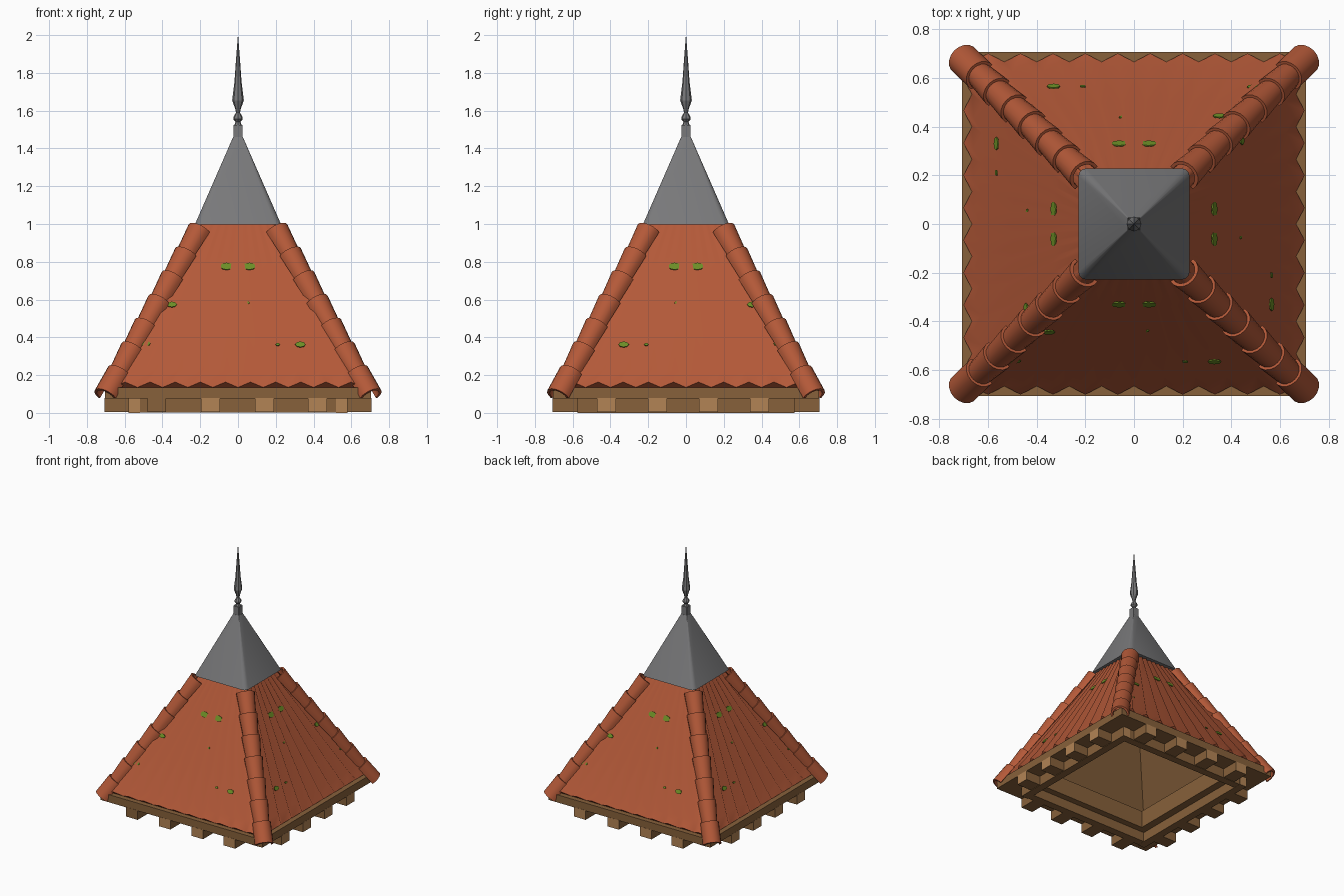
import bpy, bmesh, math
from mathutils import Vector, Matrix

if "Cube" in bpy.data.objects:
    bpy.data.objects.remove(bpy.data.objects["Cube"])


def material(name, rgb):
    m = bpy.data.materials.new(name)
    m.diffuse_color = (*rgb, 1)
    m.use_nodes = True
    m.node_tree.nodes["Principled BSDF"].inputs["Base Color"].default_value = m.diffuse_color
    return m


TILE = material("terracotta", (0.455, 0.1, 0.04))
WOOD = material("brown wood", (0.243, 0.119, 0.043))
CUT = material("cut wood", (0.45, 0.23, 0.09))
LEAD = material("grey metal", (0.19, 0.19, 0.195))
MOSS = material("moss green", (0.15, 0.27, 0.02))


def finish(name, bm, mats, smooth=None, recalc=True):
    if recalc:
        bmesh.ops.recalc_face_normals(bm, faces=bm.faces[:])
    me = bpy.data.meshes.new(name)
    bm.to_mesh(me)
    bm.free()
    for m in mats:
        me.materials.append(m)
    ob = bpy.data.objects.new(name, me)
    bpy.context.collection.objects.link(ob)
    if smooth:
        bpy.ops.object.select_all(action='DESELECT')
        ob.select_set(True)
        bpy.context.view_layer.objects.active = ob
        bpy.ops.object.shade_smooth_by_angle(angle=math.radians(smooth))
    return ob


def loft(bm, rings, caps=True):
    """Join closed rings of points into a tube."""
    vs = [[bm.verts.new(p) for p in r] for r in rings]
    n = len(vs[0])
    for a, b in zip(vs, vs[1:]):
        for i in range(n):
            j = (i + 1) % n
            bm.faces.new((a[i], a[j], b[j], b[i]))
    if caps:
        bm.faces.new(vs[0])
        bm.faces.new(vs[-1])


def beam(name, lo, hi, end_axis=None):
    """Box whose end faces along one axis show cut wood."""
    lo, hi = Vector(lo), Vector(hi)
    bm = bmesh.new()
    bmesh.ops.create_cube(bm, size=1, matrix=Matrix.Translation((lo + hi) / 2)
                          @ Matrix.Diagonal((*(hi - lo), 1)))
    bm.normal_update()
    for f in bm.faces:
        if end_axis is not None and abs(f.normal[end_axis]) > 0.9:
            f.material_index = 1
    return finish(name, bm, [WOOD, CUT])


# Roof slope: height and half width from eave to cap
SLOPE = [(0.135, 0.665), (0.20, 0.624), (0.45, 0.486), (0.75, 0.325), (1.0, 0.19)]
PLEAT = Vector((0, -0.78, 0.63))


def half_width(z):
    for (z0, w0), (z1, w1) in zip(SLOPE, SLOPE[1:]):
        if z <= z1:
            return w0 + (w1 - w0) * (z - z0) / (z1 - z0)
    return SLOPE[-1][1]


def wave(z):
    return 0.045 - 0.03 * (z - 0.135) / 0.865


# Pleated tile sheets with closed lower ends, and flat moss patches; one per side
PADS = [(-0.06, 0.765, 0.034), (0.06, 0.765, 0.034), (-0.35, 0.56, 0.026),
        (0.05, 0.57, 0.012), (-0.49, 0.35, 0.026), (0.33, 0.345, 0.027), (0.21, 0.345, 0.012)]
for side, label in enumerate(("front", "right", "back", "left")):
    turn = Matrix.Rotation(side * math.pi / 2, 4, 'Z')
    bm = bmesh.new()
    rows = []
    for z, w in SLOPE:
        rows.append([bm.verts.new(turn @ (Vector(((i / 10 - 1) * w, -w, z))
                                          + PLEAT * (wave(z) * (i % 2)))) for i in range(21)])
    for a, b in zip(rows, rows[1:]):
        for i in range(20):
            bm.faces.new((a[i], a[i + 1], b[i + 1], b[i])).smooth = True
    for i in range(0, 20, 2):
        bm.faces.new((rows[0][i], rows[0][i + 2], rows[0][i + 1]))
    finish(label + "_roof_tiles", bm, [TILE], recalc=False)

    bm = bmesh.new()
    tilt = Matrix.Rotation(-math.atan2(0.484, 0.875), 4, 'X')
    for x, z, r in PADS:
        x = x if side % 2 == 0 else -x
        p = Vector((x, -half_width(z), z)) + PLEAT * wave(z) * 0.72
        bmesh.ops.create_cone(bm, segments=8, radius1=1, radius2=1, depth=2, cap_ends=True,
                              matrix=turn @ Matrix.Translation(p) @ tilt
                              @ Matrix.Diagonal((r, 0.003, r * 0.62, 1))
                              @ Matrix.Rotation(math.pi / 2, 4, 'X'))
    finish(label + "_moss", bm, [MOSS])

# Half-round hip tiles on each corner, wide ends facing up the slope
COUNT = 7
for sx in (-1, 1):
    for sy in (-1, 1):
        low = Vector((0.70 * sx, 0.675 * sy, 0.087))
        top = Vector((0.203 * sx, 0.197 * sy, 0.965))
        d = (top - low).normalized()
        side = d.cross(Vector((0, 0, 1))).normalized()
        up = side.cross(d)
        step = (top - low).length / COUNT
        bm = bmesh.new()
        for k in range(COUNT):
            rings = []
            start = k * step - (0.03 if k else 0)
            for s, r in ((start, 0.053 if k else 0.067), ((k + 1) * step, 0.067)):
                c = low + d * s
                arc = [math.radians(-12 + 20.4 * i) for i in range(11)]
                rings.append([c + (side * math.cos(a) + up * math.sin(a)) * r for a in arc]
                             + [c + (side * math.cos(a) + up * math.sin(a)) * (r - 0.015)
                                for a in reversed(arc)])
            loft(bm, rings)
        name = ("back" if sy > 0 else "front") + ("_right" if sx > 0 else "_left")
        finish(name + "_hip_tiles", bm, [TILE], smooth=40)

# Wooden roof lining seen from below, facing inward
bm = bmesh.new()
bmesh.ops.create_cone(bm, segments=4, radius1=0.635 * math.sqrt(2), radius2=0, depth=1.17,
                      cap_ends=False, matrix=Matrix.Translation((0, 0, 0.13 + 0.585))
                      @ Matrix.Rotation(math.pi / 4, 4, 'Z'))
bmesh.ops.reverse_faces(bm, faces=bm.faces[:])
finish("roof_lining", bm, [WOOD], recalc=False)

# Eave plate: square ring with a raised inner curb
bm = bmesh.new()
corners = [(-1, -1), (1, -1), (1, 1), (-1, 1)]
section = [(0.705, 0.075), (0.705, 0.135), (0.62, 0.135), (0.56, 0.21), (0.46, 0.21), (0.46, 0.075)]
loft(bm, [[(x * h, y * h, z) for x, y in corners] for h, z in section + section[:1]], caps=False)
bmesh.ops.remove_doubles(bm, verts=bm.verts[:], dist=1e-5)
finish("eave_plate", bm, [WOOD])

# Lower frame beams
for s, a, b in ((-1, "left", "front"), (1, "right", "back")):
    beam(a + "_frame_beam", (s * 0.55 - 0.03, -0.575, 0), (s * 0.55 + 0.03, 0.575, 0.076), 1)
    beam(b + "_frame_beam", (-0.52, s * 0.54 - 0.03, 0.001), (0.52, s * 0.54 + 0.03, 0.076))

# Rafter tails under the eaves
for label, s, spots in (("front", -1, (-0.145, 0.14, 0.42)),
                        ("back", 1, (-0.42, -0.145, 0.14, 0.43))):
    for i, x in enumerate(spots):
        y0, y1 = sorted((s * 0.56, s * 0.706))
        beam(f"{label}_rafter_tail_{i + 1}", (x - 0.05, y0, 0.004), (x + 0.05, y1, 0.078), 1)
beam("front_rafter_tail_4", (-0.48, -0.706, 0.004), (-0.38, -0.56, 0.078))
for label, s in (("left", -1), ("right", 1)):
    for i, y in enumerate((-0.42, -0.15, 0.12, 0.39)):
        x0, x1 = sorted((s * 0.57, s * 0.706))
        beam(f"{label}_rafter_tail_{i + 1}", (x0, y - 0.05, 0.004), (x1, y + 0.05, 0.078), 0)


# Metal cap: rounded square pyramid
def rounded_square(h, z):
    r = h * 0.14
    return [(x * (h - r) + r * math.cos(a), y * (h - r) + r * math.sin(a), z)
            for q, (x, y) in enumerate(((1, 1), (-1, 1), (-1, -1), (1, -1)))
            for a in [math.pi / 2 * (q + t / 3) for t in range(4)]]


bm = bmesh.new()
loft(bm, [rounded_square(0.228, 0.998), rounded_square(0.026, 1.46)])
finish("metal_cap", bm, [LEAD], smooth=35)

# Finial: square post, then turned spike
bm = bmesh.new()
loft(bm, [rounded_square(0.025, 1.44), rounded_square(0.025, 1.525)])
finish("finial_post", bm, [LEAD])
bm = bmesh.new()
PROFILE = [(0.022, 1.52), (0.013, 1.54), (0.025, 1.555), (0.025, 1.565), (0.011, 1.59),
           (0.015, 1.61), (0.031, 1.655), (0.019, 1.75), (0.012, 1.85), (0.001, 1.995)]
loft(bm, [[(r * math.cos(i * math.pi / 4), r * math.sin(i * math.pi / 4), z) for i in range(8)]
          for r, z in PROFILE])
finish("finial_spike", bm, [LEAD])
